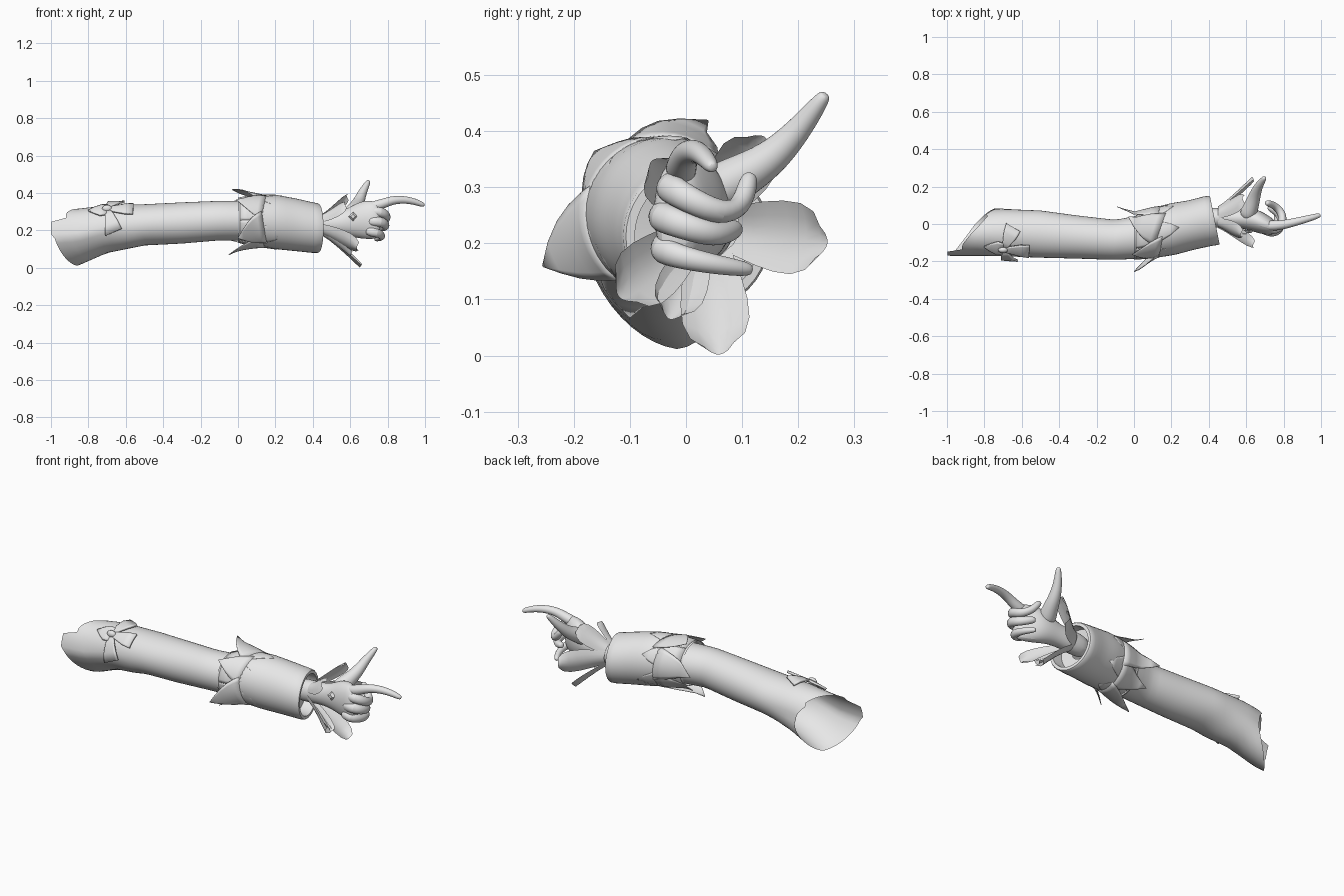
import bpy, bmesh, math
from mathutils import Vector

cube = bpy.data.objects.get("Cube")
if cube:
    bpy.data.objects.remove(cube)

grey = bpy.data.materials.new("plain_grey")
grey.use_nodes = True
grey.diffuse_color = (0.8, 0.8, 0.8, 1)
grey.node_tree.nodes["Principled BSDF"].inputs["Base Color"].default_value = (0.8, 0.8, 0.8, 1)


def finish(ob, angle=50):
    ob.data.materials.append(grey)
    bpy.ops.object.select_all(action='DESELECT')
    ob.select_set(True)
    bpy.context.view_layer.objects.active = ob
    bpy.ops.object.shade_smooth_by_angle(angle=math.radians(angle))


def loft(name, rows, wrap=True, caps=False, subsurf=0, thick=0):
    """Skin a list of equal-length point rows."""
    bm = bmesh.new()
    vs = [[bm.verts.new(p) for p in row] for row in rows]
    n = len(rows[0])
    for a, b in zip(vs, vs[1:]):
        for i in range(n if wrap else n - 1):
            j = (i + 1) % n
            bm.faces.new((a[i], a[j], b[j], b[i]))
    if caps:
        bm.faces.new(vs[0])
        bm.faces.new(vs[-1])
    bmesh.ops.recalc_face_normals(bm, faces=bm.faces)
    me = bpy.data.meshes.new(name)
    bm.to_mesh(me)
    bm.free()
    ob = bpy.data.objects.new(name, me)
    bpy.context.collection.objects.link(ob)
    finish(ob)
    if thick:
        mod = ob.modifiers.new("thickness", 'SOLIDIFY')
        mod.thickness = thick
        mod.offset = 0
    if subsurf:
        mod = ob.modifiers.new("smooth", 'SUBSURF')
        mod.levels = mod.render_levels = subsurf


def surf(table, x, a, f=1.0):
    """Point on a tube given as rows of x, y min, y max, z min, z max."""
    lo, hi = table[0], table[1]
    for p, q in zip(table, table[1:]):
        if p[0] <= x:
            lo, hi = p, q
    k = min(max((x - lo[0]) / (hi[0] - lo[0]), 0), 1)
    _, y0, y1, z0, z1 = [u + (v - u) * k for u, v in zip(lo, hi)]
    return Vector((x, (y0 + y1) / 2 + (y1 - y0) / 2 * f * math.cos(a),
                   (z0 + z1) / 2 + (z1 - z0) / 2 * f * math.sin(a)))


def patch(name, table, start, end, widths, thick=0.003):
    """Plate running over a tube from start to end, each (x, degrees, radius factor)."""
    r = 0.125
    p = Vector((start[0], math.radians(start[1]) * r))
    q = Vector((end[0], math.radians(end[1]) * r))
    side = Vector((p.y - q.y, q.x - p.x)).normalized()
    rows = []
    for i, w in enumerate(widths):
        t = i / (len(widths) - 1)
        f = start[2] + (end[2] - start[2]) * t ** 1.5
        row = []
        for k in range(9):
            c = p.lerp(q, t) + side * max(w, 0.001) * (k / 4 - 1)
            row.append(surf(table, c.x, c.y / r, f))
        rows.append(row)
    loft(name, rows, wrap=False, thick=thick)


TURN = [math.tau * i / 40 for i in range(40)]

# Sleeve, open and cut at a slant at the shoulder
SLEEVE = [(-1.0, -.17, .06, .0, .31), (-.86, -.17, .065, .01, .315), (-.78, -.17, .078, .045, .325),
          (-.7, -.172, .08, .08, .333), (-.5, -.18, .072, .12, .34), (-.3, -.185, .045, .13, .35),
          (-.1, -.192, .022, .147, .358), (.1, -.18, .06, .145, .36)]


def sleeve_point(x, a):
    """The underside swings toward the back near the shoulder."""
    p = surf(SLEEVE, x, a)
    p.y += .055 * max(0, -math.sin(a)) * min(1, max(0, (-.58 - x) / .28))
    return p


def shoulder_x(a):
    s, c = math.sin(a), math.cos(a)
    y = sleeve_point(-.86, a).y
    if c < 0 and .1 < s < .62:
        return -.998
    if s >= .62:
        return max(-.92, -.83 + .8 * y + .03 * max(0, c))
    return -.85 + .88 * y + .045 * max(0, c) ** 3 + .02 * max(0, -c)


rows = []
for i in range(25):
    t = i / 24
    rows.append([sleeve_point(shoulder_x(a) * (1 - t) + .1 * t, a) for a in TURN])
loft("sleeve", rows)

# Wide cuff with a slanted, rolled-in rim
CUFF = [(0, -.19, .04, .135, .375), (.1, -.182, .085, .115, .39), (.2, -.165, .11, .1, .39),
        (.3, -.137, .125, .09, .372), (.4, -.115, .148, .08, .35), (.44, -.11, .152, .08, .343)]


def cuff_ring(x, f=1.0):
    ring = [surf(CUFF, x, a, f) for a in TURN]
    for p in ring:
        p.x -= .2 * (p.y - .02) * x / .43
    return ring


rows = [cuff_ring(.425 * i / 14) for i in range(15)]
rows += [cuff_ring(.432, .97), cuff_ring(.432, .85), cuff_ring(.37, .81), cuff_ring(.36, .35)]
loft("cuff", rows)

# Flared leaf points at the back edge of the cuff
LEAF = (.085, .073, .058, .04, .02, 0)
for i, (root, x, deg, flare) in enumerate([(84, -.03, 54, 1.68), (140, -.01, 130, 1.18),
                                           (196, 0, 207, 1.75), (252, -.05, 262, 1.56),
                                           (312, -.06, 315, 1.2), (12, -.09, 2, 1.45)]):
    patch(f"cuff_leaf_{i}", CUFF, (.14, root, 1.004), (x, deg, flare), LEAF)

# Flat leaf points laid forward over the cuff
for i in range(6):
    patch(f"cuff_overlay_{i}", CUFF, (.01, 30 + 60 * i, 1.006), (.21 + .03 * (i % 2), 30 + 60 * i, 1.006),
          (.067, .067, .063, .047, .028, 0), thick=.002)

# Ribbon bow on the upper front of the sleeve
KNOT = (-.70, 130, 1.12)
for name, end, widths in [("bow_upper_flap", (-.645, 78, 1.15), (.01, .022, .036, .042)),
                          ("bow_side_flap", (-.56, 133, 1.15), (.01, .022, .034, .038)),
                          ("bow_tail", (-.665, 188, 1.17), (.012, .024, .036, .046)),
                          ("bow_point", (-.80, 124, 1.06), (.034, .038, .022, 0))]:
    patch(name, SLEEVE, KNOT, end, widths, thick=.012)
bpy.ops.mesh.primitive_uv_sphere_add(segments=16, ring_count=10, radius=.024,
                                     location=surf(SLEEVE, -.70, math.radians(130), 1.14))
bpy.context.object.name = "bow_knot"
bpy.context.object.scale = (1.1, .7, .8)
finish(bpy.context.object)

# Wrist and palm
PALM = [(.33, .03, .225, .06, .066), (.46, .035, .23, .054, .062), (.54, .032, .237, .052, .064),
        (.6, .028, .247, .06, .084), (.66, .016, .257, .068, .108), (.72, -.008, .257, .056, .11),
        (.765, -.02, .25, .034, .095)]
rows = [[Vector((x, y + ry * math.cos(a), z + rz * math.sin(a))) for a in TURN[::4]]
        for x, y, z, ry, rz in PALM]
loft("palm", rows, caps=True, subsurf=2)


def finger(name, points, r0, r1):
    """Tapering tube with a rounded tip along a path."""
    pts = [Vector(p) for p in points]
    last = (pts[-1] - pts[-2]).normalized()
    pts.append(pts[-1] + last * r1 * .8)
    normal, rows = Vector((0, .3, 1)), []
    for i, p in enumerate(pts):
        tan = (pts[min(i + 1, len(pts) - 1)] - pts[max(i - 1, 0)]).normalized()
        normal = (normal - tan * normal.dot(tan)).normalized()
        other = tan.cross(normal)
        r = r0 + (r1 - r0) * min(i / (len(pts) - 2), 1)
        if i == len(pts) - 1:
            r *= .55
        rows.append([p + (normal * math.cos(a) + other * math.sin(a)) * r * 1.06 for a in TURN[::5]])
    loft(name, rows, caps=True, subsurf=2)


finger("thumb", [(.60, .03, .28), (.625, .09, .315), (.645, .15, .348), (.663, .2, .4),
                 (.695, .243, .458)], .052, .015)
finger("index_finger", [(.69, -.01, .32), (.77, -.008, .34), (.82, 0, .362), (.89, .018, .366),
                        (.95, .034, .353), (.987, .045, .338)], .031, .014)
finger("middle_finger", [(.70, -.02, .3), (.765, -.035, .302), (.80, .005, .278), (.79, .065, .25),
                         (.75, .1, .265), (.715, .112, .312)], .03, .018)
finger("ring_finger", [(.69, -.035, .25), (.765, -.048, .248), (.795, 0, .23), (.78, .055, .213),
                       (.73, .085, .225)], .031, .02)
finger("little_finger", [(.68, -.03, .2), (.745, -.05, .188), (.772, 0, .173), (.765, .06, .161),
                         (.74, .108, .154)], .029, .014)


# Broad rounded petals forming a flower around the wrist
def petal(name, tip, half):
    base = Vector((.45, .035, .232))
    tip = Vector(tip)
    out = Vector((0, tip.y - base.y, tip.z - base.z))
    reach = out.length
    out.normalize()
    side = Vector((1, 0, 0)).cross(out)
    rows = []
    for t, w in zip((0, .2, .4, .6, .78, .92, 1), (.66, .76, .9, 1, 1, .82, .45)):
        c = base + Vector(((tip.x - base.x) * t, 0, 0)) + out * (.06 + (reach - .06) * t ** 1.15)
        rows.append([c + side * half * w * u + Vector((.012 * t, 0, 0)) * u * u - out * .018 * u * u
                     for u in (-1, -.6, -.25, 0, .25, .6, 1)])
    loft(name, rows, wrap=False)


for name, tip, half in [("petal_back", (.63, .252, .2), .064), ("petal_bottom", (.65, .06, .002), .06),
                        ("petal_front_low", (.635, -.12, .105), .058),
                        ("petal_front_under", (.6, -.03, .065), .045),
                        ("petal_front_top", (.57, -.06, .348), .05),
                        ("petal_back_top", (.58, .14, .39), .054)]:
    petal(name, tip, half)

# Small diamond stud on the back of the hand
bpy.ops.mesh.primitive_cone_add(vertices=4, radius1=.026, radius2=.012, depth=.014,
                                location=(.615, -.04, .275), rotation=(math.pi / 2, 0, 0))
bpy.context.object.name = "hand_stud"
finish(bpy.context.object, 20)
